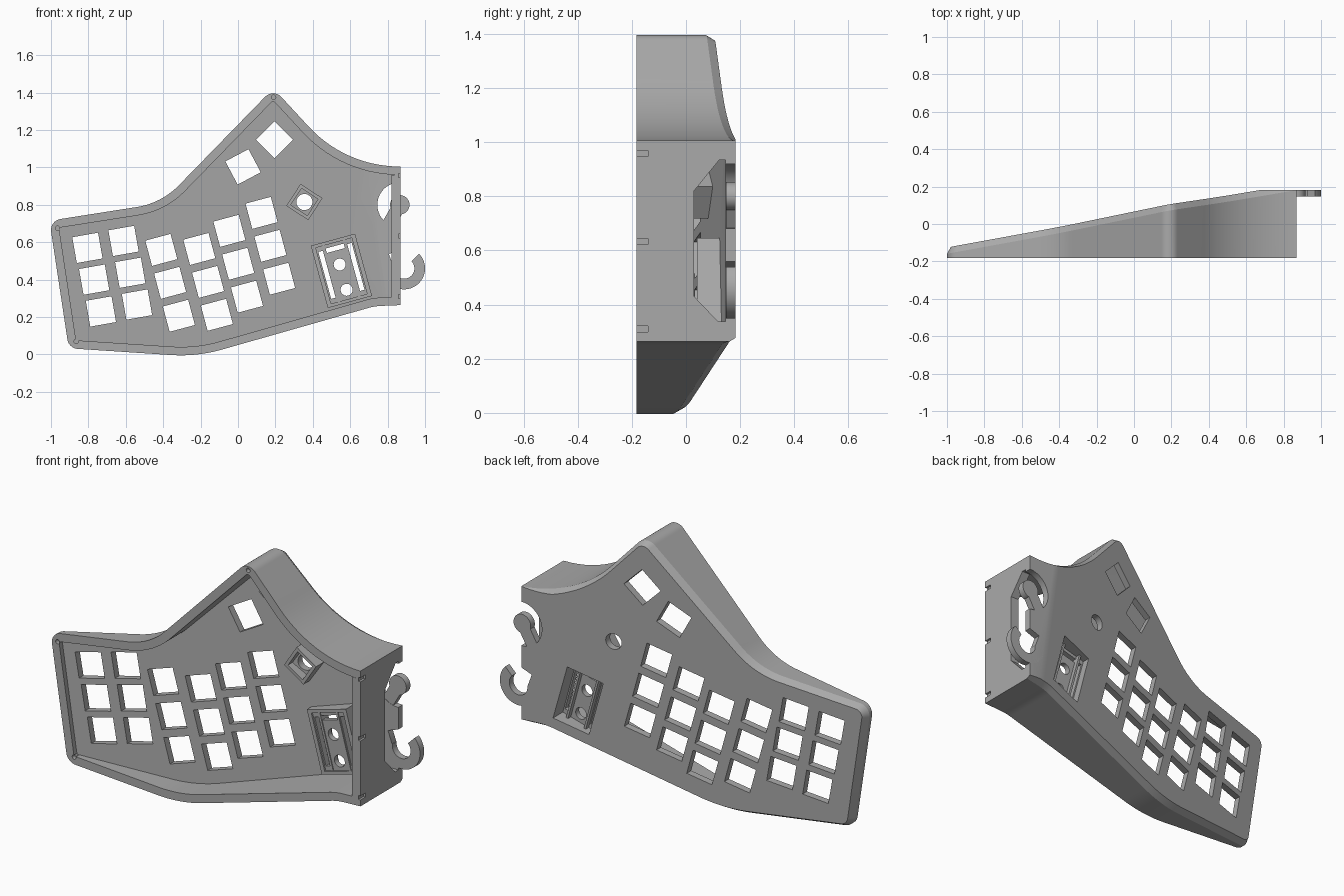
import bpy, bmesh, math
from mathutils import Vector

if "Cube" in bpy.data.objects:
    bpy.data.objects.remove(bpy.data.objects["Cube"])

grey = bpy.data.materials.new("plain grey")
grey.diffuse_color = (0.4, 0.4, 0.4, 1)
grey.use_nodes = True
grey.node_tree.nodes["Principled BSDF"].inputs["Base Color"].default_value = grey.diffuse_color
FRONT, BACK = -0.183, 0.183


def plate_y(x, z, drop=0.0):
    """Sloping back plane of the case."""
    return 0.033 + 0.178 * x + 0.028 * z - drop


def solid(name, loops, clip=None):
    """Skin a stack of equal 3D loops, cap both ends, optionally clip at a y level."""
    bm = bmesh.new()
    rings = [[bm.verts.new(p) for p in loop] for loop in loops]
    n = len(rings[0])
    for a, b in zip(rings, rings[1:]):
        for i in range(n):
            j = (i + 1) % n
            bm.faces.new((a[i], a[j], b[j], b[i]))
    bm.faces.new(rings[0])
    bm.faces.new(rings[-1])
    if clip is not None:
        bmesh.ops.bisect_plane(bm, geom=bm.verts[:] + bm.edges[:] + bm.faces[:],
                               plane_co=(0, clip, 0), plane_no=(0, 1, 0), clear_outer=True)
        bmesh.ops.holes_fill(bm, edges=[e for e in bm.edges if e.is_boundary], sides=0)
    bmesh.ops.recalc_face_normals(bm, faces=bm.faces[:])
    me = bpy.data.meshes.new(name)
    bm.to_mesh(me)
    bm.free()
    me.materials.append(grey)
    ob = bpy.data.objects.new(name, me)
    bpy.context.collection.objects.link(ob)
    return ob


def prism(name, pts, y0, y1):
    """Extrude x-z points along y; y1 may be a function of x and z."""
    top = y1 if callable(y1) else (lambda x, z: y1)
    return solid(name, [[(x, y0, z) for x, z in pts], [(x, top(x, z), z) for x, z in pts]])


def rect(cx, cz, w, h, deg, ox=0, oz=0):
    """Rectangle turned about (cx, cz), shifted by ox, oz in its own frame."""
    c, s = math.cos(math.radians(deg)), math.sin(math.radians(deg))
    local = [(ox + sx * w / 2, oz + sz * h / 2) for sx, sz in ((-1, -1), (1, -1), (1, 1), (-1, 1))]
    return [(cx + c * x - s * z, cz + s * x + c * z) for x, z in local]


def arc(cx, cz, r, a0=0, a1=360, n=40, closed=True):
    m = n if closed else n - 1
    return [(cx + r * math.cos(math.radians(a0 + (a1 - a0) * i / m)),
             cz + r * math.sin(math.radians(a0 + (a1 - a0) * i / m))) for i in range(n)]


def cut(ob, cutter, op='DIFFERENCE'):
    mod = ob.modifiers.new("cut", 'BOOLEAN')
    mod.operation, mod.solver, mod.object = op, 'EXACT', cutter
    bpy.context.view_layer.objects.active = ob
    bpy.ops.object.modifier_apply(modifier=mod.name)
    bpy.data.objects.remove(cutter)


def fillet(corners, n=14):
    """Round each (x, z, radius) corner of a polygon."""
    out = []
    for i, (x, z, r) in enumerate(corners):
        p = Vector((x, z))
        if r == 0:
            out.append(p)
            continue
        u = (Vector(corners[i - 1][:2]) - p).normalized()
        v = (Vector(corners[(i + 1) % len(corners)][:2]) - p).normalized()
        half = u.angle(v) / 2
        a = p + u * (r / math.tan(half))
        b = p + v * (r / math.tan(half))
        c = p + (u + v).normalized() * (r / math.sin(half))
        total = math.pi - 2 * half
        for k in range(n + 1):
            t = k / n
            out.append(c + ((a - c) * math.sin((1 - t) * total) + (b - c) * math.sin(t * total)) / math.sin(total))
    return out


def inset(pts, dist, right_dist):
    """Offset a clockwise outline inwards, with its own distance on the straight right side."""
    def line(p, q):
        d = (q - p).normalized()
        right = p.x > 0.869 and q.x > 0.869
        return Vector((d.y, -d.x)), (right_dist if right else dist)
    out = []
    for i, p in enumerate(pts):
        (n1, d1), (n2, d2) = line(pts[i - 1], p), line(p, pts[(i + 1) % len(pts)])
        det = n1.x * n2.y - n1.y * n2.x
        if abs(det) < 1e-4:
            out.append(p + n1 * d1)
        else:
            out.append(p + Vector(((d1 * n2.y - d2 * n1.y) / det, (n1.x * d2 - n2.x * d1) / det)))
    return out


# case shell: chamfered sloping block, hollowed from the front
outline = fillet([(-1.008, .715, .06), (-.409, .809, .4), (.189, 1.423, .06), (.575, 1.005, .66),
                  (.87, 1.005, 0), (.87, .264, 0), (.73, .258, .3), (-.22, -.012, .8), (-.905, .033, .06)])
chamfer = inset(outline, .02, 0)
case = solid("case_shell", [[(x, FRONT, z) for x, z in outline],
                            [(x, plate_y(x, z, .034), z) for x, z in outline],
                            [(x, plate_y(x, z), z) for x, z in chamfer]], BACK)
inner = inset(outline, .045, .05)
cut(case, solid("cavity", [[(x, -.3, z) for x, z in inner],
                           [(x, plate_y(x, z, .038), z) for x, z in inner]], .145))

# key openings: three per column, plus two thumb keys
columns = [(-.805, .57, 10), (-.612, .607, 10), (-.41, .559, 15),
           (-.207, .564, 15), (-.046, .661, 15), (.126, .757, 15)]
keys = [(x + i * (.036 if a == 10 else .047), z - i * (.17 if a == 10 else .176), a)
        for x, z, a in columns for i in range(3)]
for x, z, a in keys + [(.027, 1.003, 28), (.195, 1.147, 45)]:
    cut(case, prism("key_cutter", rect(x, z, .14, .14, a), -.178, .3))

# screw holes in the rim
for x, z in ((-.965, .675), (-.865, .07), (.19, 1.375)):
    cut(case, prism("screw_cutter", arc(x, z, .012, n=16), -.3, -.16))

# side wall: cable opening and three small notches
port = [(.03, .43), (.03, .82), (.122, .933), (.146, .933), (.146, .338), (.118, .338)]
cut(case, solid("port_cutter", [[(x, y, z) for y, z in port] for x in (.79, .95)]))
for z in (.31, .633, .957):
    notch = [(-.2, z - .011), (-.2, z + .011), (-.14, z + .011), (-.14, z - .011)]
    cut(case, solid("notch_cutter", [[(x, y, z2) for y, z2 in notch] for x in (.858, .95)]))

# connector: round socket with a knob, and a hook below it
SOCK, HOOK = (.865, .8), (.888, .46)
cut(case, prism("socket_cutter", arc(*SOCK, .12), .125, .3))
cut(case, prism("hook_cutter", arc(*HOOK, .055), .125, .3))
cut(case, prism("slot_cutter", rect(*HOOK, .1, .1, 20, 0, .05), .125, .3))
knob = prism("connector_knob", arc(*SOCK, .052), .147, BACK)
cut(knob, prism("neck", rect(*SOCK, .07, .15, -30, 0, -.075), .147, BACK), 'UNION')
hook = prism("connector_hook", arc(*HOOK, .112, 170, 405, 40, False) +
             arc(*HOOK, .055, 405, 170, 40, False), .147, BACK)

# square socket for the round control
KX, KZ, KA = .355, .815, -33
cut(case, prism("dial_cutter", arc(KX, KZ, .043), -.1, .3))
dial = prism("dial_socket", rect(KX, KZ, .14, .14, KA), .03, lambda x, z: plate_y(x, z, .03))
cut(dial, prism("dial_pocket", rect(KX, KZ, .105, .105, KA), -.1, .3))

# tilted module bay: frame, slotted tray and two rails
BX, BZ, BA = .553, .447, 15.3
cut(case, prism("bay_cutter", rect(BX, BZ, .2, .31, BA), -.05, .3))
frame = prism("bay_frame", rect(BX, BZ, .245, .345, BA), .04, lambda x, z: plate_y(x, z, .02))
cut(frame, prism("bay_pocket", rect(BX, BZ, .2, .31, BA), -.1, .3))
tray = prism("bay_tray", rect(BX, BZ, .21, .32, BA), .05, .08)
for w, h, ox, oz in ((.025, .26, -.08, 0), (.025, .26, .08, 0), (.1, .025, 0, .125)):
    cut(tray, prism("slit", rect(BX, BZ, w, h, BA, ox, oz), 0, .2))
for oz in (.035, -.105):
    c = rect(BX, BZ, 0, 0, BA, 0, oz)[0]
    cut(tray, prism("tray_hole", arc(*c, .032), 0, .2))
rails = [prism("bay_rail", rect(BX, BZ, .012, .31, BA, s * .056, 0), .045, .105) for s in (-1, 1)]

# smooth rounded walls, keep edges sharp
for ob in [case, knob, hook, dial, frame, tray] + rails:
    bpy.ops.object.select_all(action='DESELECT')
    ob.select_set(True)
    bpy.context.view_layer.objects.active = ob
    bpy.ops.object.shade_smooth_by_angle(angle=math.radians(25))
